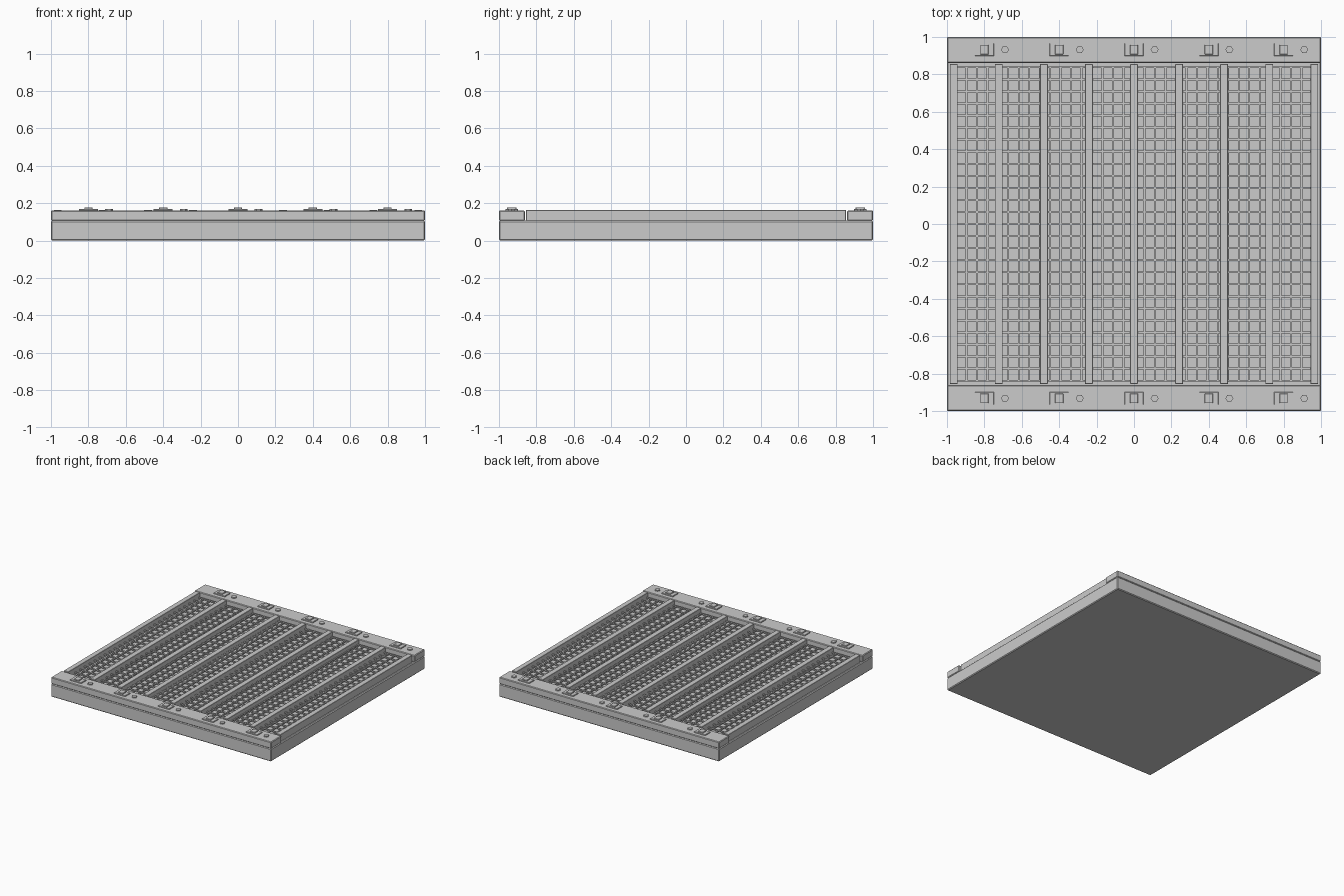
import bpy, bmesh, math
from mathutils import Matrix

if "Cube" in bpy.data.objects:
    bpy.data.objects.remove(bpy.data.objects["Cube"])


def add_box(bm, x0, x1, y0, y1, z0, z1):
    m = Matrix.Translation(((x0 + x1) / 2, (y0 + y1) / 2, (z0 + z1) / 2))
    m = m @ Matrix.Diagonal((x1 - x0, y1 - y0, z1 - z0, 1))
    bmesh.ops.create_cube(bm, size=1, matrix=m)


def finish(name, bm, bevel=0):
    mesh = bpy.data.meshes.new(name)
    bm.to_mesh(mesh)
    bm.free()
    ob = bpy.data.objects.new(name, mesh)
    bpy.context.collection.objects.link(ob)
    if bevel:
        mod = ob.modifiers.new("bevel", 'BEVEL')
        mod.width = bevel
        mod.segments = 1
    return ob


def box(name, *bounds, bevel=0):
    bm = bmesh.new()
    add_box(bm, *bounds)
    return finish(name, bm, bevel)


# Base slab
box("base_slab", -1, 1, -1, 1, 0, 0.106, bevel=0.006)

# Long slats running front to back
for i in range(-4, 5):
    x = i * 0.241
    box("slat", x - 0.021, x + 0.021, -0.855, 0.855, 0.105, 0.164, bevel=0.002)

# Wire grating between the slats
bm = bmesh.new()
for i in range(-16, 17):
    x = i * 0.056
    add_box(bm, x - 0.005, x + 0.005, -0.845, 0.845, 0.122, 0.132)
for j in range(27):
    y = -0.838 + j * 1.676 / 26
    add_box(bm, -0.945, 0.945, y - 0.005, y + 0.005, 0.122, 0.132)
finish("grating", bm)

for s in (-1, 1):
    # End rails
    y0, y1 = sorted((s * 0.862, s))
    box("end_rail", -1, 1, y0, y1, 0.106, 0.161, bevel=0.005)
    y = s * 0.932
    for k in range(-2, 3):
        x = k * 0.4
        # Latch plate and its raised catch
        box("latch_plate", x - 0.051, x + 0.051, y - 0.034, y + 0.034, 0.158, 0.169, bevel=0.002)
        box("latch_catch", x - 0.022, x + 0.022, y - 0.026, y + 0.026, 0.168, 0.178, bevel=0.002)
        # Hexagonal bolt head
        bm = bmesh.new()
        bmesh.ops.create_cone(bm, cap_ends=True, segments=6, radius1=0.021, radius2=0.021, depth=0.012,
                              matrix=Matrix.Translation((x + 0.11, y, 0.164)) @ Matrix.Rotation(math.pi / 2, 4, 'Z'))
        finish("bolt_head", bm)
